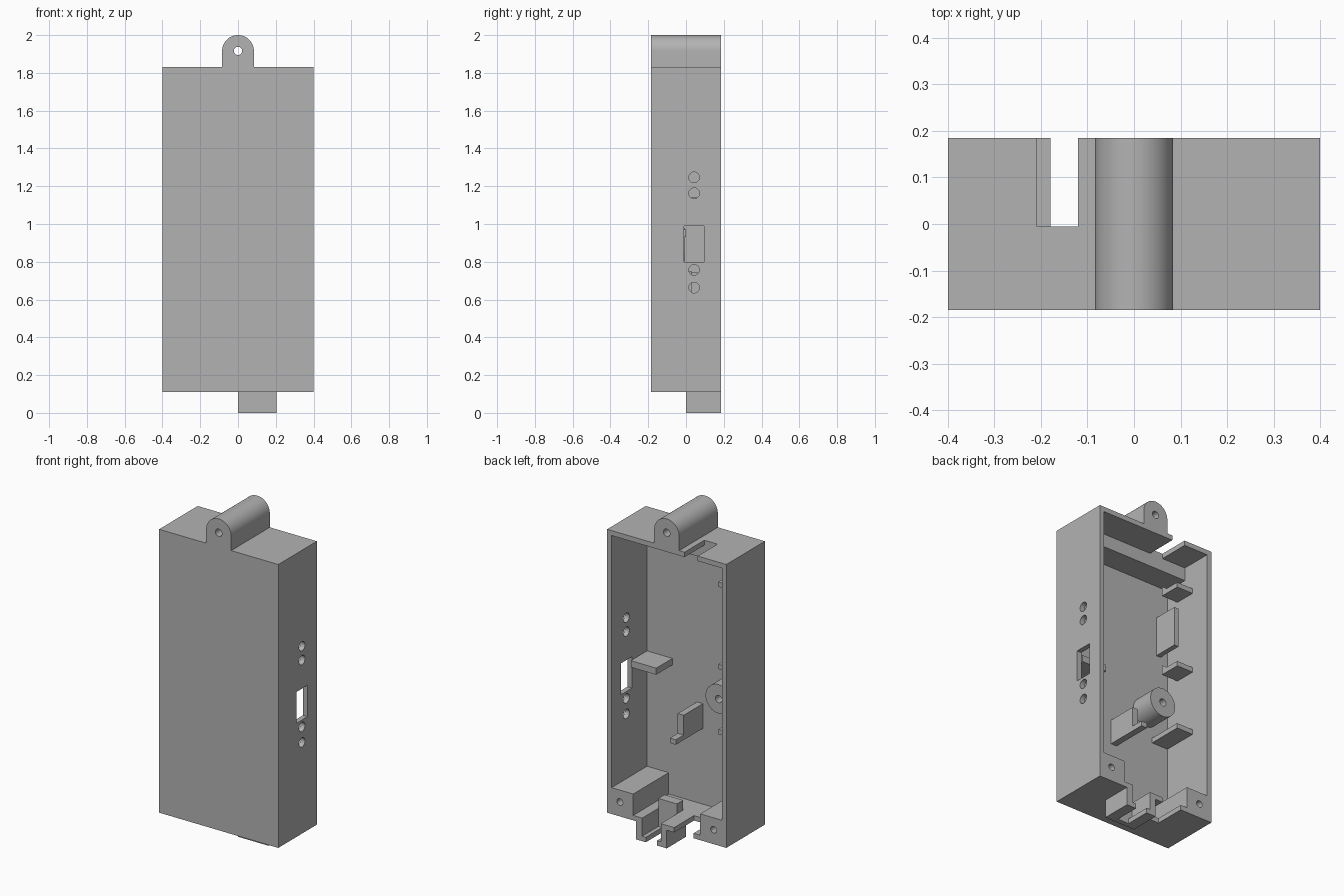
import bpy, bmesh, math
from mathutils import Matrix, Vector

cube = bpy.data.objects.get("Cube")
if cube:
    bpy.data.objects.remove(cube, do_unlink=True)

grey = bpy.data.materials.new("plain_grey")
grey.use_nodes = True
grey.diffuse_color = (0.45, 0.45, 0.45, 1)
grey.node_tree.nodes["Principled BSDF"].inputs["Base Color"].default_value = (0.45, 0.45, 0.45, 1)

# Shared dimensions
W, D, BOTTOM, TOP, WALL = 0.4, 0.185, 0.11, 1.83, 0.03
IN_X, IN_Y = W - WALL, -D + WALL


def finish(name, bm):
    mesh = bpy.data.meshes.new(name)
    bmesh.ops.recalc_face_normals(bm, faces=bm.faces)
    bm.to_mesh(mesh)
    bm.free()
    ob = bpy.data.objects.new(name, mesh)
    bpy.context.collection.objects.link(ob)
    mesh.materials.append(grey)
    return ob


def box(name, xs, ys, zs):
    bm = bmesh.new()
    bmesh.ops.create_cube(bm, size=1)
    for v in bm.verts:
        v.co = Vector([(a + b) / 2 + c * (b - a) for (a, b), c in zip((xs, ys, zs), v.co)])
    return finish(name, bm)


def cylinder(name, center, radius, length, axis):
    bm = bmesh.new()
    turn = Matrix.Rotation(math.pi / 2, 4, "X" if axis == "Y" else "Y")
    bmesh.ops.create_cone(bm, cap_ends=True, segments=48, radius1=radius, radius2=radius,
                          depth=length, matrix=Matrix.Translation(center) @ turn)
    return finish(name, bm)


def prism(name, outline, axis, low, high):
    """Extrude a 2D outline along x or y."""
    bm = bmesh.new()
    place = (lambda p, t: (t, *p)) if axis == "X" else (lambda p, t: (p[0], t, p[1]))
    face = bm.faces.new([bm.verts.new(place(p, low)) for p in outline])
    new = bmesh.ops.extrude_face_region(bm, geom=[face])["geom"]
    step = Vector((high - low, 0, 0) if axis == "X" else (0, high - low, 0))
    bmesh.ops.translate(bm, vec=step, verts=[g for g in new if isinstance(g, bmesh.types.BMVert)])
    return finish(name, bm)


def cut(target, *cutters):
    bpy.context.view_layer.objects.active = target
    for c in cutters:
        c.hide_render = True
        mod = target.modifiers.new("cut", "BOOLEAN")
        mod.operation, mod.solver, mod.object = "DIFFERENCE", "EXACT", c
        bpy.ops.object.modifier_apply(modifier=mod.name)
        bpy.data.objects.remove(c, do_unlink=True)


def smooth(ob):
    bpy.ops.object.select_all(action="DESELECT")
    ob.select_set(True)
    bpy.context.view_layer.objects.active = ob
    bpy.ops.object.shade_smooth_by_angle(angle=math.radians(30))


# Open-backed case with cable slots, side window and round side holes
case = box("case", (-W, W), (-D, D), (BOTTOM, TOP))
cut(case,
    box("cavity", (-IN_X, IN_X), (IN_Y, 0.3), (BOTTOM + WALL, TOP - WALL)),
    box("top_slot", (-0.208, -0.12), (-0.005, 0.3), (1.7, 1.9)),
    box("bottom_slot", (-0.18, -0.05), (-0.005, 0.3), (0.05, 0.2)),
    box("channel_slot", (0.04, 0.165), (0.03, 0.3), (0.05, 0.2)),
    box("side_window", (0.3, 0.5), (-0.01, 0.095), (0.8, 0.99)),
    *[cylinder("side_hole", (W, 0.043, z), 0.028, 0.2, "X") for z in (1.247, 1.163, 0.757, 0.663)])
smooth(case)

# Rounded hanging lug across the top
R, LUG_Z = 0.084, 2 - 0.084
arc = [(R * math.cos(i * math.pi / 32), LUG_Z + R * math.sin(i * math.pi / 32)) for i in range(33)]
lug = prism("hanging_lug", [(R, TOP)] + arc + [(-R, TOP)], "Y", -D, D)
cut(lug, cylinder("lug_hole", (0, 0, LUG_Z), 0.022, 1, "Y"))
smooth(lug)

# Thick rib under the top wall
box("top_rib", (-IN_X, IN_X), (IN_Y, -0.005), (1.72, TOP - WALL))

# Screw blocks in the bottom corners
for side, label in ((1, "left"), (-1, "right")):
    xs = sorted((side * IN_X, side * 0.225))
    block = box(label + "_screw_block", xs, (IN_Y, D), (BOTTOM + WALL, 0.27))
    cut(block, cylinder("screw_hole", (side * 0.315, D, 0.197), 0.02, 0.24, "Y"))
    smooth(block)

# Round standoff with a pilot hole
post = cylinder("standoff", (-0.214, (IN_Y - 0.008) / 2, 0.89), 0.088, -0.008 - IN_Y, "Y")
cut(post, cylinder("pilot_hole", (-0.214, 0, 0.89), 0.022, 0.2, "Y"))
smooth(post)

# Shelf beside the window and ledges on the opposite wall
box("window_shelf", (0.2, IN_X), (IN_Y, 0), (0.93, 0.97))
for z, label in ((1.64, "upper"), (1.14, "middle")):
    outline = [(-0.07, z - 0.03), (0.06, z - 0.03), (0.06, z), (-0.03, z), (-0.07, z + 0.03)]
    prism(label + "_ledge", outline, "X", -IN_X, -0.26)
box("lower_ledge", (-IN_X, -0.26), (IN_Y, 0.06), (0.715, 0.745))

# Upright retaining plate and hooked bracket on the front wall
box("retaining_plate", (-0.32, -0.29), (IN_Y, 0), (1.28, 1.52))
hook = [(IN_Y, 0.6), (0.105, 0.6), (0.105, 0.63), (0.03, 0.63), (0.03, 0.75), (IN_Y, 0.75)]
prism("hooked_bracket", hook, "X", -0.005, 0.035)

# Cable channel below the floor, with inward lips
for name, xs, lip in (("right", (0, 0.04), (0.04, 0.065)), ("left", (0.165, 0.205), (0.14, 0.165))):
    box(name + "_channel_wall", xs, (0, D), (0, BOTTOM))
    box(name + "_channel_lip", lip, (0.03, D), (0, 0.03))
box("channel_front", (0.04, 0.165), (0, 0.03), (0, BOTTOM))
box("channel_upstand", (0.04, 0.165), (-0.03, 0.03), (BOTTOM + WALL, 0.2))
